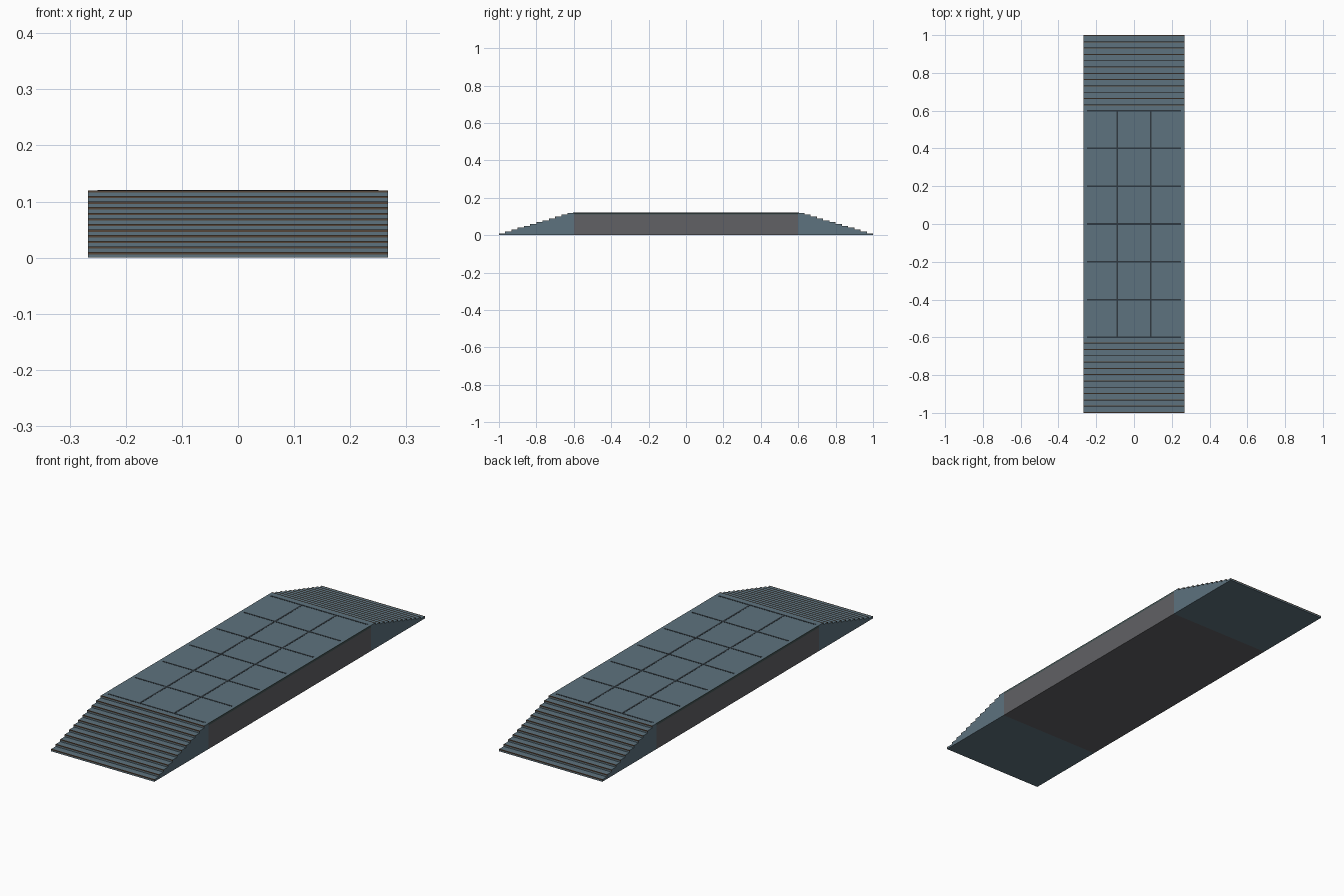
import bpy
import bmesh

if "Cube" in bpy.data.objects:
    bpy.data.objects.remove(bpy.data.objects["Cube"])


def material(name, rgb):
    m = bpy.data.materials.new(name)
    m.diffuse_color = (*rgb, 1)
    m.use_nodes = True
    m.node_tree.nodes["Principled BSDF"].inputs["Base Color"].default_value = m.diffuse_color
    return m


SLATE = material("slate_metal", (0.11, 0.17, 0.21))
DARK = material("dark_base", (0.12, 0.12, 0.13))
SEAM = material("dark_seam", (0.03, 0.04, 0.05))
BROWN = material("brown_nosing", (0.09, 0.06, 0.04))
TRIM = material("edge_trim", (0.06, 0.09, 0.09))


def boxes(name, spans, mat):
    """One object made of boxes given as (x0, x1, y0, y1, z0, z1)."""
    bm = bmesh.new()
    for x0, x1, y0, y1, z0, z1 in spans:
        verts = bmesh.ops.create_cube(bm, size=1)["verts"]
        for v in verts:
            v.co = (x1 if v.co.x > 0 else x0,
                    y1 if v.co.y > 0 else y0,
                    z1 if v.co.z > 0 else z0)
    mesh = bpy.data.meshes.new(name)
    bm.to_mesh(mesh)
    bm.free()
    mesh.materials.append(mat)
    obj = bpy.data.objects.new(name, mesh)
    bpy.context.collection.objects.link(obj)
    return obj


W, L, H = 0.267, 0.6, 0.12      # half width, half deck length, height
STEPS = 12
RUN, RISE = 0.4 / STEPS, H / STEPS

# Central platform
boxes("platform_base", [(-W, W, -L, L, 0, H - 0.01)], DARK)
boxes("deck_plate", [(-W + 0.002, W - 0.002, -L, L, H - 0.01, H)], SLATE)
boxes("deck_edge_trim", [(-W, -W + 0.002, -L, L, H - 0.01, H),
                         (W - 0.002, W, -L, L, H - 0.01, H)], TRIM)

# Panel seams on the deck
seams = [(-0.25, 0.25, i * 0.2 - 0.004, i * 0.2 + 0.004, H - 0.002, H + 0.001)
         for i in range(-3, 4)]
seams += [(x - 0.004, x + 0.004, -L, L, H - 0.002, H + 0.0008)
          for x in (-0.089, 0.089)]
boxes("deck_seams", seams, SEAM)

# Stepped ramps at both ends, each step with a nosing strip on its outer edge
for side, label in ((-1, "front"), (1, "back")):
    treads, nosings = [], []
    for i in range(STEPS):
        outer, inner = 1 - i * RUN, 1 - (i + 1) * RUN
        top = (i + 1) * RISE
        edge = outer - 0.005
        y0, y1 = sorted((side * edge, side * inner))
        treads.append((-W, W, y0, y1, 0, top))
        y0, y1 = sorted((side * outer, side * edge))
        treads.append((-W, W, y0, y1, 0, top - 0.004))
        nosings.append((-W, W, y0, y1, top - 0.004, top))
    boxes(label + "_ramp_steps", treads, SLATE)
    boxes(label + "_step_nosings", nosings, BROWN)
